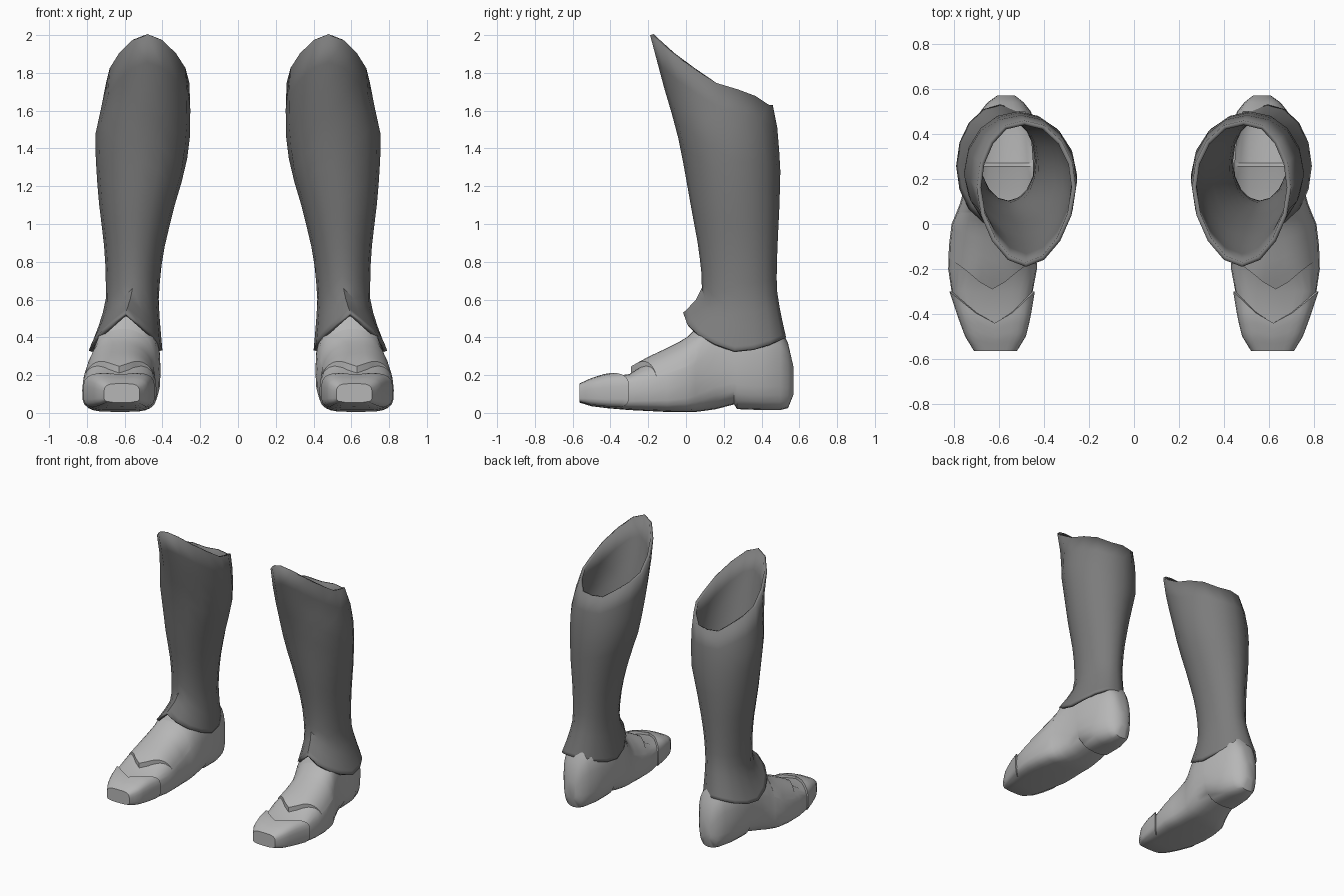
import bpy, bmesh, math

if "Cube" in bpy.data.objects:
    bpy.data.objects.remove(bpy.data.objects["Cube"])


def material(name, grey):
    m = bpy.data.materials.new(name)
    m.use_nodes = True
    m.diffuse_color = (grey, grey, grey, 1)
    m.node_tree.nodes["Principled BSDF"].inputs["Base Color"].default_value = (grey, grey, grey, 1)
    return m


dark = material("dark grey leather", 0.2)
light = material("light grey leather", 0.47)


def interp(table, v):
    """Linear lookup of every column in a table sorted by its first column."""
    if v <= table[0][0]:
        return table[0][1:]
    for a, b in zip(table, table[1:]):
        if v <= b[0]:
            f = (v - a[0]) / (b[0] - a[0])
            return [p + (q - p) * f for p, q in zip(a[1:], b[1:])]
    return table[-1][1:]


def loft(name, rows, mat, closed, caps=False, drop=None, thickness=0):
    """Skin rows of points, then mirror the part to the other leg."""
    bm = bmesh.new()
    grid = [[bm.verts.new(p) for p in row] for row in rows]
    n = len(grid[0])
    for a, b in zip(grid, grid[1:]):
        for k in range(n if closed else n - 1):
            j = (k + 1) % n
            bm.faces.new((a[k], a[j], b[j], b[k]))
    if caps:
        bm.faces.new(grid[0][::-1])
        bm.faces.new(grid[-1])
        bmesh.ops.recalc_face_normals(bm, faces=bm.faces)
    if drop:
        doomed = [f for f in bm.faces if drop(f.calc_center_median())]
        bmesh.ops.delete(bm, geom=doomed, context='FACES')
    me = bpy.data.meshes.new(name)
    bm.to_mesh(me)
    bm.free()
    me.materials.append(mat)
    ob = bpy.data.objects.new(name, me)
    bpy.context.collection.objects.link(ob)
    if thickness:
        s = ob.modifiers.new("thickness", 'SOLIDIFY')
        s.thickness = thickness
        s.offset = -1
    ob.modifiers.new("other_leg", 'MIRROR')
    bpy.ops.object.select_all(action='DESELECT')
    ob.select_set(True)
    bpy.context.view_layer.objects.active = ob
    bpy.ops.object.shade_smooth_by_angle(angle=math.radians(40))


# Shaft: height, inner x, outer x, front y, back y
SHAFT = [(0.6, 0.42, 0.70, 0.085, 0.48), (0.75, 0.41, 0.70, 0.082, 0.48),
         (0.9, 0.385, 0.71, 0.062, 0.485), (1.1, 0.335, 0.735, 0.025, 0.495),
         (1.3, 0.275, 0.752, -0.01, 0.50), (1.5, 0.25, 0.756, -0.05, 0.485),
         (1.7, 0.255, 0.70, -0.11, 0.445), (2.0, 0.27, 0.69, -0.19, 0.44)]
RIM = [(-0.19, 2.0), (-0.1, 1.92), (0.0, 1.85), (0.15, 1.75), (0.35, 1.69), (0.44, 1.63)]


def shaft_point(a, z, flare=0):
    x0, x1, y0, y1 = interp(SHAFT, z)
    c, s = math.cos(a), math.sin(a)
    x0, x1 = x0 - 0.02 * flare, x1 + 0.09 * flare
    y0, y1 = y0 - 0.10 * flare, y1 + 0.05 * flare
    return ((x0 + x1) / 2 + (x1 - x0) / 2 * c, (y0 + y1) / 2 + (y1 - y0) / 2 * s, z)


SIDES, LEVELS = 16, 16
columns = []
for k in range(SIDES):
    a = math.tau * k / SIDES
    front, back = max(0, -math.sin(a)), max(0, math.sin(a))
    # The lower edge rises to a point at the front
    point = max(0, 2 * math.asin(front) / math.pi)
    low = 0.33 + 0.2 * point ** 1.2 + 0.07 * back ** 2
    top = 1.8
    for _ in range(30):
        top = 0.5 * top + 0.5 * interp(RIM, shaft_point(a, top)[1])[0]
    reach = 0.27 - 0.15 * front
    column = []
    for i in range(LEVELS):
        z = low + (top - low) * (i / (LEVELS - 1)) ** 1.5
        column.append(shaft_point(a, z, max(0, 1 - (z - low) / reach) ** 1.3))
    columns.append(column)
loft("boot_shaft", list(zip(*columns)), dark, True, thickness=0.02)

# Foot: y, centre x, half width, bottom z, widest z, top z, roundness of the top
FOOT = [(-0.565, 0.615, 0.085, 0.055, 0.09, 0.135, 0.5), (-0.5, 0.615, 0.125, 0.035, 0.10, 0.165, 0.5),
        (-0.42, 0.62, 0.15, 0.025, 0.10, 0.19, 0.5), (-0.3, 0.63, 0.18, 0.015, 0.11, 0.205, 0.55),
        (-0.2, 0.628, 0.197, 0.01, 0.12, 0.27, 0.8), (-0.1, 0.628, 0.194, 0.005, 0.13, 0.325, 0.85),
        (0.0, 0.622, 0.188, 0.005, 0.15, 0.385, 0.85), (0.05, 0.607, 0.182, 0.005, 0.17, 0.44, 0.85),
        (0.09, 0.595, 0.178, 0.01, 0.19, 0.51, 0.85), (0.16, 0.582, 0.172, 0.02, 0.22, 0.5, 0.8),
        (0.255, 0.575, 0.165, 0.045, 0.23, 0.48, 0.75), (0.27, 0.575, 0.164, 0.02, 0.23, 0.48, 0.75),
        (0.4, 0.572, 0.148, 0.015, 0.22, 0.47, 0.75), (0.5, 0.57, 0.112, 0.015, 0.22, 0.45, 0.75),
        (0.54, 0.57, 0.08, 0.025, 0.2, 0.37, 0.7), (0.57, 0.568, 0.04, 0.10, 0.17, 0.24, 0.8)]


def foot_point(y, a, side_off=0, top_off=0):
    cx, hw, zb, zm, zt, p = interp(FOOT, y)
    c, s = math.cos(a), math.sin(a)
    if s < 0:
        p = min(0.7, max(0.5, 0.5 + y))
    height = zt + top_off - zm if s > 0 else zm - zb
    x = cx + (hw + side_off) * math.copysign(abs(c) ** p, c)
    return (x, y, zm + height * math.copysign(abs(s) ** p, s))


ring = [math.tau * k / 24 for k in range(24)]
loft("foot", [[foot_point(r[0], a) for a in ring] for r in FOOT], light, True, caps=True,
     drop=lambda c: 0.11 < c.y < 0.5 and c.z > 0.41)


# Overlapping leather panels with pointed edges
def panel(name, start, end, start_slant, end_slant, offsets, dip, taper, angles):
    rows = []
    steps = 8
    for i in range(-1, steps + 2):
        t = min(max(i / steps, 0), 1)
        lip = -0.3 if i in (-1, steps + 1) else 1
        row = []
        for a in reversed(angles):
            u = abs(math.cos(a)) ** 0.8
            y0, y1 = start + start_slant * u, end + end_slant * u
            fade = lip * (1 - dip * t) * (1 - taper * math.cos(a) ** 2)
            row.append(foot_point(y0 + (y1 - y0) * t, a, offsets[0] * fade, offsets[1] * fade))
        rows.append(row)
    loft(name, rows, light, False)


wide = [math.radians(-50 + 280 * k / 20) for k in range(21)]
upper = [math.radians(20 + 140 * k / 16) for k in range(17)]
panel("toe_cap", -0.565, -0.44, 0, 0.14, (0.01, 0.02), 0, 0, wide)
panel("vamp", -0.29, 0.05, 0.14, 0, (0, 0.035), 0.85, 1.1, upper)
